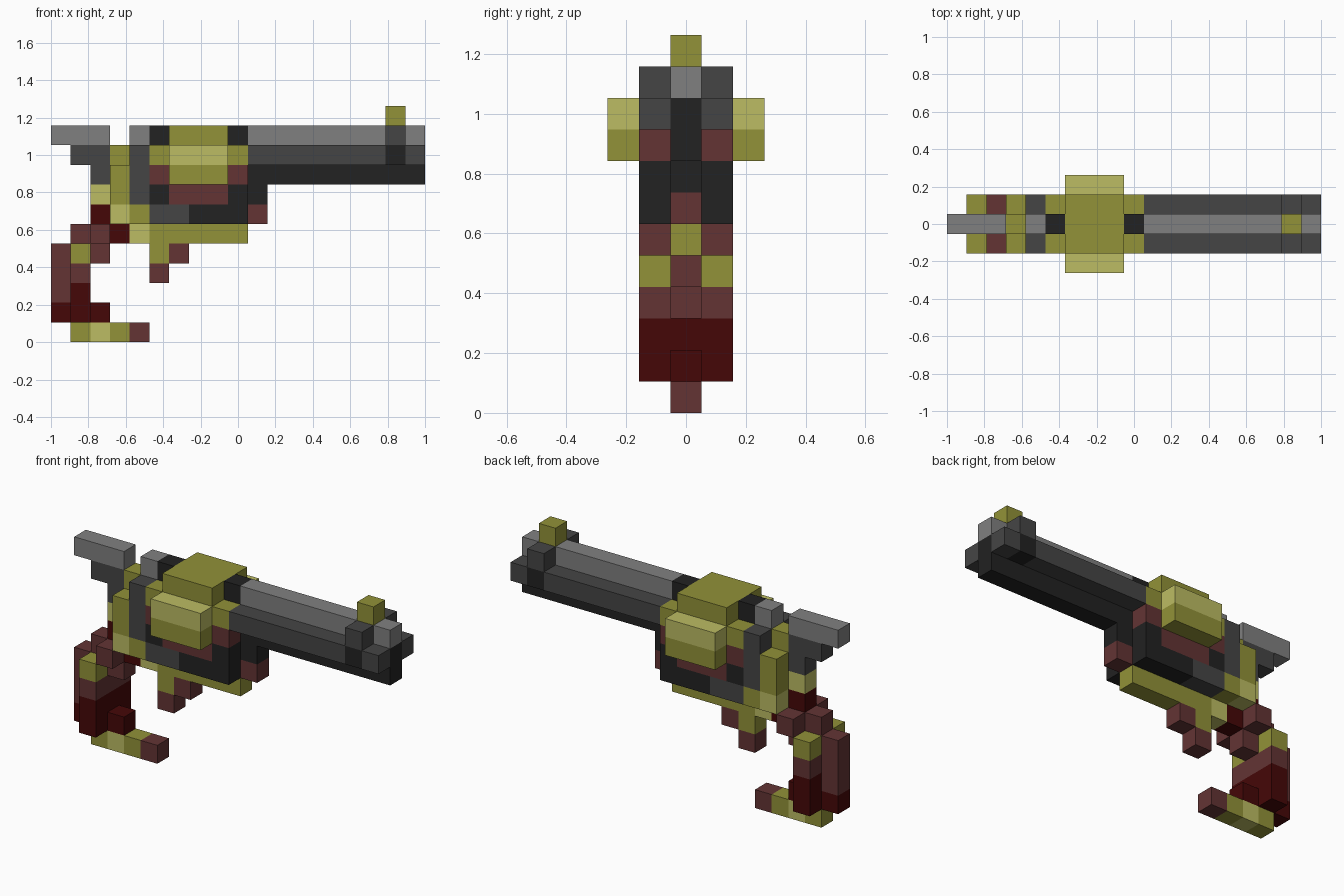
import bpy
import bmesh

cube = bpy.data.objects.get("Cube")
if cube:
    bpy.data.objects.remove(cube, do_unlink=True)

U = 2 / 19  # size of one block


def linear(c):
    c /= 255
    return c / 12.92 if c <= 0.04045 else ((c + 0.055) / 1.055) ** 2.4


def material(name, r, g, b):
    m = bpy.data.materials.new(name)
    m.use_nodes = True
    col = (linear(r), linear(g), linear(b), 1)
    m.diffuse_color = col
    bsdf = m.node_tree.nodes["Principled BSDF"]
    bsdf.inputs["Base Color"].default_value = col
    bsdf.inputs["Roughness"].default_value = 0.8
    return m


OLIVE = material("olive brass", 146, 146, 56)
PALE = material("pale brass", 188, 188, 99)
BROWN = material("brown wood", 99, 52, 52)
RED = material("dark red wood", 69, 7, 7)
BLACK = material("black steel", 34, 34, 34)
DARK = material("dark grey steel", 69, 69, 69)
GREY = material("light grey steel", 128, 128, 128)

# Half widths in blocks: a centre blade, the body and the drum
THIN, BODY, DRUM = 0.5, 1.5, 2.5


def part(name, *boxes):
    """Each box: first column, end column, first row, end row, half width, material.
    A half width given as a pair makes a mirrored box on each side."""
    mesh = bpy.data.meshes.new(name)
    bm = bmesh.new()
    slots = []
    for x0, x1, z0, z1, width, mat in boxes:
        if mat not in slots:
            slots.append(mat)
            mesh.materials.append(mat)
        if isinstance(width, tuple):
            a, b = width
            spans = [(a, b), (-b, -a)]
        else:
            spans = [(-width, width)]
        for y0, y1 in spans:
            verts = bmesh.ops.create_cube(bm, size=1)["verts"]
            for v in verts:
                v.co.x = -1 + U * (x1 if v.co.x > 0 else x0)
                v.co.y = U * (y1 if v.co.y > 0 else y0)
                v.co.z = U * (z1 if v.co.z > 0 else z0)
            for f in {f for v in verts for f in v.link_faces}:
                f.material_index = slots.index(mat)
    bm.to_mesh(mesh)
    bm.free()
    ob = bpy.data.objects.new(name, mesh)
    bpy.context.collection.objects.link(ob)
    return ob


SIDES = (THIN, BODY)

# Barrel: top rib, bore, side rails and under lug
part("barrel_rib", (10, 19, 10, 11, THIN, GREY))
part("barrel_bore", (10, 19, 8, 10, THIN, BLACK))
part("barrel_rails",
     (10, 17, 9, 10, SIDES, DARK),
     (17, 18, 9, 10, SIDES, BLACK),
     (18, 19, 9, 10, SIDES, DARK))
part("sight_base", (17, 18, 10, 11, SIDES, DARK))
part("front_sight", (17, 18, 11, 12, THIN, OLIVE))
part("barrel_lug",
     (10, 11, 7, 8, THIN, BLACK),
     (10, 11, 6, 7, THIN, BROWN))

# Drum with its end caps
part("drum",
     (6, 9, 10, 11, BODY, OLIVE),
     (6, 9, 9, 10, DRUM, PALE),
     (6, 9, 8, 9, DRUM, OLIVE),
     (6, 9, 7, 8, BODY, BROWN))
for name, c in (("drum_rear_cap", 5), ("drum_front_cap", 9)):
    part(name,
         (c, c + 1, 10, 11, THIN, BLACK),
         (c, c + 1, 9, 10, BODY, OLIVE),
         (c, c + 1, 8, 9, BODY, BROWN),
         (c, c + 1, 7, 8, BODY, BLACK))

# Frame below and behind the drum
part("lower_frame",
     (5, 7, 6, 7, BODY, DARK),
     (7, 10, 6, 7, BODY, BLACK))
part("recoil_plate",
     (4, 5, 7, 10, BODY, DARK),
     (4, 5, 6, 7, BODY, OLIVE))
part("rear_sight", (4, 5, 10, 11, THIN, GREY))
part("rear_frame",
     (3, 4, 9, 10, THIN, OLIVE),
     (3, 4, 7, 9, BODY, OLIVE),
     (3, 4, 6, 7, BODY, PALE))
part("bottom_strap",
     (4, 5, 5, 6, THIN, PALE),
     (5, 10, 5, 6, THIN, OLIVE))

# Trigger
part("trigger",
     (5, 6, 4, 5, THIN, OLIVE),
     (6, 7, 4, 5, THIN, BROWN),
     (5, 6, 3, 4, THIN, BROWN))

# Hammer
part("hammer",
     (0, 3, 10, 11, THIN, GREY),
     (1, 3, 9, 10, THIN, DARK),
     (2, 3, 8, 9, THIN, DARK),
     (2, 3, 7, 8, THIN, PALE))

# Grip: neck, back strap, side panels and curled foot
part("grip_neck",
     (2, 3, 6, 7, THIN, RED),
     (3, 4, 5, 6, THIN, RED),
     (2, 3, 5, 6, BODY, BROWN),
     (1, 2, 5, 6, THIN, BROWN),
     (2, 3, 4, 5, THIN, BROWN))
part("grip_back",
     (0, 1, 2, 5, THIN, BROWN),
     (0, 1, 1, 2, THIN, RED))
part("grip_panels",
     (1, 2, 4, 5, BODY, OLIVE),
     (1, 2, 3, 4, BODY, BROWN),
     (1, 2, 1, 3, BODY, RED),
     (2, 3, 1, 2, THIN, RED))
part("grip_foot",
     (1, 2, 0, 1, THIN, OLIVE),
     (2, 3, 0, 1, THIN, PALE),
     (3, 4, 0, 1, THIN, OLIVE),
     (4, 5, 0, 1, THIN, BROWN))
